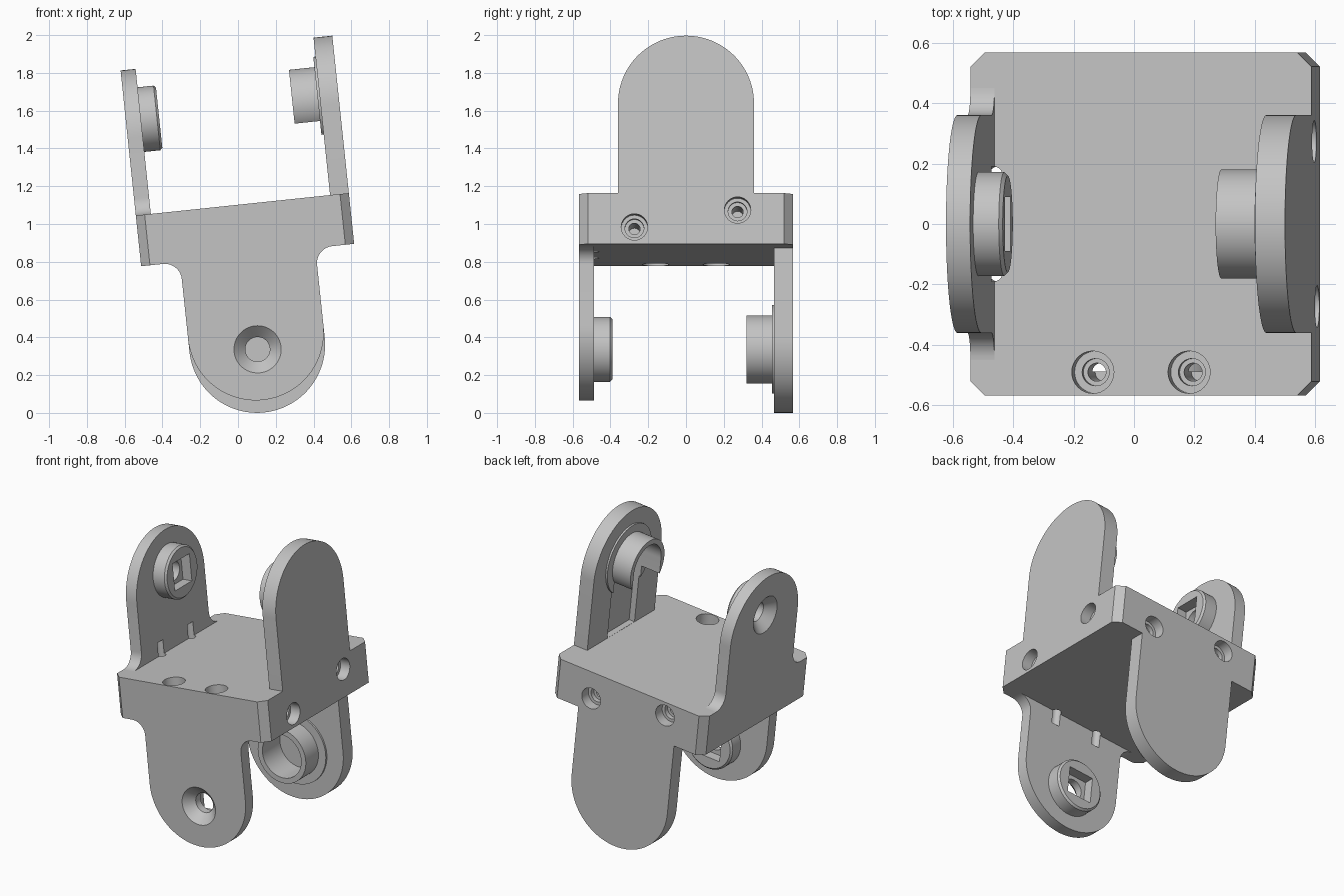
import bpy, bmesh
from math import pi, cos, sin, radians
from mathutils import Matrix, Vector

if "Cube" in bpy.data.objects:
    bpy.data.objects.remove(bpy.data.objects["Cube"], do_unlink=True)

grey = bpy.data.materials.new("light_grey")
grey.use_nodes = True
COLOUR = (0.55, 0.55, 0.55, 1)
grey.diffuse_color = COLOUR
grey.node_tree.nodes["Principled BSDF"].inputs["Base Color"].default_value = COLOUR

# Main dimensions
HALF = 0.567       # half width of the square plate
TOP = 0.135        # half thickness of the plate
EAR = 0.36         # ear half width and tip radius
PIVOT = 0.637      # height of the pivot axis
SHORT, TALL = 0.08, 0.10   # ear thicknesses

X_AXIS = Matrix.Rotation(pi / 2, 4, 'Y')      # turns local z into +x
TILT = Matrix.Translation((0.037, 0, 0.97)) @ Matrix.Rotation(radians(-6), 4, 'Y')
FLIP = Matrix.Rotation(pi, 4, Vector((1, 1, 0)))   # upper fork to lower fork


def finish(name, bm, matrix):
    bm.transform(matrix)
    bmesh.ops.recalc_face_normals(bm, faces=bm.faces)
    mesh = bpy.data.meshes.new(name)
    bm.to_mesh(mesh)
    bm.free()
    mesh.materials.append(grey)
    ob = bpy.data.objects.new(name, mesh)
    bpy.context.collection.objects.link(ob)
    return ob


def box(name, lo, hi, matrix):
    bm = bmesh.new()
    bmesh.ops.create_cube(bm, size=1)
    lo, hi = Vector(lo), Vector(hi)
    size = Matrix.Diagonal((*(hi - lo), 1))
    return finish(name, bm, matrix @ Matrix.Translation((lo + hi) / 2) @ size)


def lathe(name, profile, matrix, sides=64):
    """Solid of revolution about z from (height, radius) steps."""
    bm = bmesh.new()
    rings = [[bm.verts.new((r * cos(2 * pi * i / sides), r * sin(2 * pi * i / sides), z))
              for i in range(sides)] for z, r in profile]
    bm.faces.new(rings[0])
    bm.faces.new(rings[-1])
    for a, b in zip(rings, rings[1:]):
        for i in range(sides):
            j = (i + 1) % sides
            bm.faces.new((a[i], a[j], b[j], b[i]))
    return finish(name, bm, matrix)


def prism(name, outline, x0, x1, matrix):
    """Extrude a (y, z) outline from x0 to x1."""
    bm = bmesh.new()
    face = bm.faces.new([bm.verts.new((x0, y, z)) for y, z in outline])
    moved = bmesh.ops.extrude_face_region(bm, geom=[face])["geom"]
    verts = [v for v in moved if isinstance(v, bmesh.types.BMVert)]
    bmesh.ops.translate(bm, verts=verts, vec=(x1 - x0, 0, 0))
    return finish(name, bm, matrix)


def cut(ob, cutters):
    for c in cutters:
        mod = ob.modifiers.new("cut", 'BOOLEAN')
        mod.operation, mod.solver, mod.object = 'DIFFERENCE', 'EXACT', c
        bpy.context.view_layer.objects.active = ob
        bpy.ops.object.modifier_apply(modifier=mod.name)
        bpy.data.objects.remove(c, do_unlink=True)


def ear_outline(centre, fillet):
    """Round-ended tab with optional concave fillets at its root."""
    arc = [(EAR * cos(pi * i / 48), centre + EAR * sin(pi * i / 48)) for i in range(49)]
    root = [(EAR + fillet - fillet * cos(a), TOP + fillet - fillet * sin(a))
            for a in [pi / 2 * i / 10 for i in range(10, -1, -1)]] if fillet else [(EAR, TOP)]
    return root + arc + [(-y, z) for y, z in reversed(root)]


def at_pivot(x, frame):
    return frame @ Matrix.Translation((x, 0, PIVOT)) @ X_AXIS


def screw_cutters(frame):
    """Counterbored screw holes: two up into the short ear, two in the side."""
    cutters = []
    for s in (-1, 1):
        up = frame @ Matrix.Translation((-0.49, s * 0.16, -TOP))
        cutters.append(lathe("ear_screw_cutter", [(-0.05, 0.07), (0.09, 0.07), (0.09, 0.045),
                             (0.13, 0.045), (0.13, 0.03), (0.36, 0.03)], up, 32))
        side = frame @ Matrix.Translation((HALF, s * 0.273, s * 0.045)) @ X_AXIS
        cutters.append(lathe("side_screw_cutter", [(0.05, 0.07), (-0.07, 0.07), (-0.07, 0.05),
                             (-0.1, 0.05), (-0.1, 0.03), (-0.35, 0.03)], side, 32))
    return cutters


def fork(prefix, frame):
    # Short ear with countersunk pivot hole and screw grooves
    ear = prism(prefix + "_short_ear", ear_outline(0.547, 0.09), -HALF, SHORT - HALF, frame)
    sink = [(-0.02, 0.145), (0, 0.125), (0.06, 0.065), (0.2, 0.065)]
    grooves = [lathe("groove_cutter", [(0, 0.03), (0.225, 0.03)],
                     frame @ Matrix.Translation((-0.49, s * 0.16, 0)), 32) for s in (-1, 1)]
    cut(ear, [lathe("sink_cutter", sink, at_pivot(-HALF, frame))] + grooves)

    # Round boss with a square socket
    start = SHORT - HALF
    boss = lathe(prefix + "_socket_boss", [(0, 0.172), (0.085, 0.172), (0.097, 0.16)],
                 at_pivot(start, frame))
    s = 0.09
    cut(boss, [lathe("bore_cutter", [(-0.05, 0.065), (0.15, 0.065)], at_pivot(start, frame)),
               box("socket_cutter", (start + 0.03, -s, PIVOT - s),
                   (start + 0.2, s, PIVOT + s), frame)])

    # Tall ear with a slide-in channel on its inner face
    inner = HALF - TALL
    bore = 0.145

    def channel():
        return [lathe("seat_cutter", [(-0.3, bore), (0.04, bore)], at_pivot(inner, frame)),
                box("channel_cutter", (inner - 0.3, -bore, TOP + 0.001),
                    (inner + 0.04, bore, PIVOT), frame)]
    ear = prism(prefix + "_tall_ear", ear_outline(0.613, 0), inner, HALF, frame)
    cut(ear, channel())

    # Open cradle and the thin collar around it
    for name, radius, length, drop in (("_cradle", 0.18, 0.147, 0.12),
                                       ("_collar", 0.235, 0.012, 0.18)):
        part = lathe(prefix + name, [(0, radius), (-length, radius)], at_pivot(inner, frame))
        trim = box("trim_cutter", (inner - 0.3, -0.4, 0), (inner + 0.1, 0.4, PIVOT - drop), frame)
        cut(part, channel() + [trim])


# Central plate with chamfered vertical corners
plate = box("centre_plate", (-HALF, -HALF, -TOP), (HALF, HALF, TOP), Matrix())
bm = bmesh.new()
bm.from_mesh(plate.data)
corners = [e for e in bm.edges if abs(e.verts[0].co.z - e.verts[1].co.z) > TOP]
bmesh.ops.bevel(bm, geom=corners, offset=0.047, segments=1, affect='EDGES')
bm.transform(TILT)
bm.to_mesh(plate.data)
bm.free()
for frame in (TILT, TILT @ FLIP):
    cut(plate, screw_cutters(frame))

# Upper fork and matching crossed lower fork
fork("upper", TILT)
fork("lower", TILT @ FLIP)

# Smooth round surfaces, keep machined edges sharp
for ob in bpy.context.collection.objects:
    if ob.type == 'MESH' and grey.name in ob.data.materials:
        bpy.ops.object.select_all(action='DESELECT')
        ob.select_set(True)
        bpy.context.view_layer.objects.active = ob
        bpy.ops.object.shade_smooth_by_angle(angle=radians(30))
